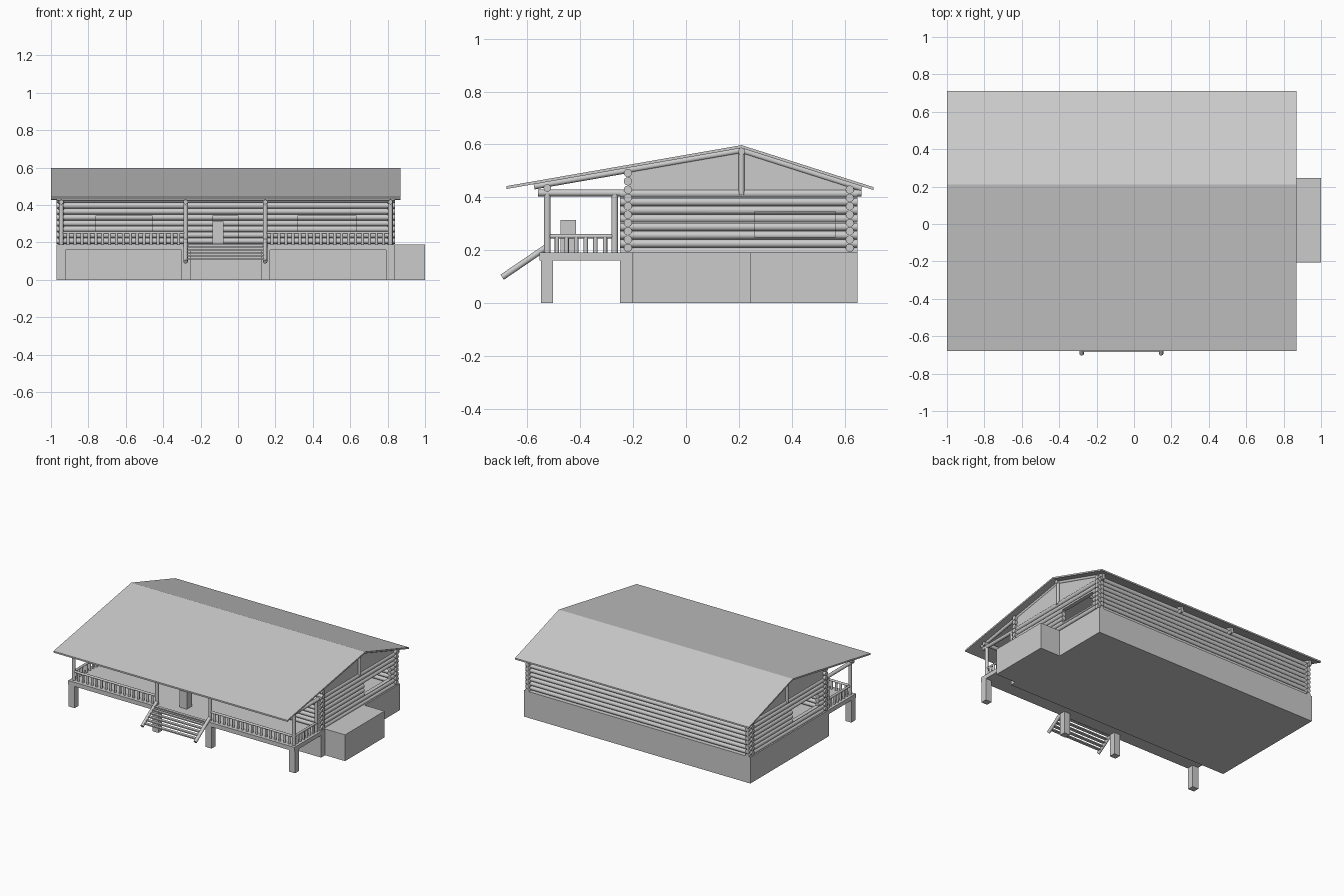
import bpy, bmesh, math
from mathutils import Vector, Matrix

if "Cube" in bpy.data.objects:
    bpy.data.objects.remove(bpy.data.objects["Cube"])

X0, X1 = -0.97, 0.84              # body ends
Y0, Y1 = -0.25, 0.65
COLS = [-0.945, -0.28, 0.145, 0.815]
SIDE_X = [COLS[0], COLS[3]]
RIDGE_Y, RIDGE_Z = 0.21, 0.597
EAVES = [(-0.68, 0.442), (0.71, 0.438)]
FLOOR = 0.19


def finish(name, bm, smooth=False):
    bmesh.ops.recalc_face_normals(bm, faces=bm.faces[:])
    mesh = bpy.data.meshes.new(name)
    bm.to_mesh(mesh)
    bm.free()
    ob = bpy.data.objects.new(name, mesh)
    bpy.context.collection.objects.link(ob)
    if smooth:
        bpy.ops.object.select_all(action='DESELECT')
        ob.select_set(True)
        bpy.context.view_layer.objects.active = ob
        bpy.ops.object.shade_smooth_by_angle(angle=math.radians(40))
    return ob


def add_box(bm, x, y, z):
    m = Matrix.LocRotScale(((x[0] + x[1]) / 2, (y[0] + y[1]) / 2, (z[0] + z[1]) / 2), None,
                           (x[1] - x[0], y[1] - y[0], z[1] - z[0]))
    bmesh.ops.create_cube(bm, size=1, matrix=m)


def boxes(name, items):
    bm = bmesh.new()
    for it in items:
        add_box(bm, *it)
    return finish(name, bm)


def logs(name, items, r, seg=16):
    bm = bmesh.new()
    for a, b in items:
        a, b = Vector(a), Vector(b)
        d = b - a
        m = Matrix.Translation((a + b) / 2) @ d.to_track_quat('Z', 'Y').to_matrix().to_4x4()
        bmesh.ops.create_cone(bm, cap_ends=True, segments=seg, radius1=r, radius2=r,
                              depth=d.length, matrix=m)
    return finish(name, bm, True)


def prism(name, profile, x0, x1):
    bm = bmesh.new()
    f = bm.faces.new([bm.verts.new((x0, y, z)) for y, z in profile])
    ext = bmesh.ops.extrude_face_region(bm, geom=[f])
    bmesh.ops.translate(bm, vec=(x1 - x0, 0, 0),
                        verts=[v for v in ext['geom'] if isinstance(v, bmesh.types.BMVert)])
    return finish(name, bm)


def cut(ob, openings):
    cutter = boxes(ob.name + "_cutter", openings)
    cutter.hide_render = True
    mod = ob.modifiers.new("openings", 'BOOLEAN')
    mod.object, mod.operation, mod.solver = cutter, 'DIFFERENCE', 'EXACT'
    bpy.context.view_layer.objects.active = ob
    bpy.ops.object.modifier_apply(modifier=mod.name)
    bpy.data.objects.remove(cutter)


def roof_z(y, drop=0.0):
    ey, ez = EAVES[0] if y < RIDGE_Y else EAVES[1]
    return RIDGE_Z + (ez - RIDGE_Z) * (y - RIDGE_Y) / (ey - RIDGE_Y) - drop


# Base, side block, porch deck and piers
boxes("foundation", [((X0, X1), (Y0, Y1), (0, FLOOR))])
boxes("side_block", [((X1, 1.0), (-0.205, 0.245), (0, FLOOR))])
boxes("porch_deck", [((X0, X1), (-0.555, Y0), (0.16, FLOOR))])
boxes("porch_piers", [((x, x + 0.048), (-0.548, -0.503), (0, 0.16))
                      for x in (X0, -0.302, 0.124, X1 - 0.048)])
boxes("porch_box", [((-0.135, -0.077), (-0.475, -0.417), (FLOOR, 0.313))])

# Log walls with window and door openings
STEP, R = 0.0315, 0.0156
front = logs("front_wall", [((X0, -0.22, 0.208 + STEP * k), (X1, -0.22, 0.208 + STEP * k))
                            for k in range(10)], R)
cut(front, [((-0.76, -0.46), (-0.3, -0.15), (0.25, 0.345)),
            ((0.32, 0.63), (-0.3, -0.15), (0.25, 0.345)),
            ((-0.135, 0.0), (-0.3, -0.15), (0.18, 0.345))])
logs("back_wall", [((X0, 0.62, 0.208 + STEP * k), (X1, 0.62, 0.208 + STEP * k))
                   for k in range(8)], R)
for name, x, ys in (("left_wall", SIDE_X[0], (-0.15, 0.15)), ("right_wall", SIDE_X[1], (0.26, 0.565))):
    wall = logs(name, [((x, Y0, 0.193 + STEP * k), (x, Y1, 0.193 + STEP * k))
                       for k in range(8)], R)
    cut(wall, [((x - 0.1, x + 0.1), ys, (0.25, 0.345))])

# Gable panels
for name, x in (("left_gable", SIDE_X[0]), ("right_gable", SIDE_X[1])):
    prism(name, [(-0.22, 0.42), (0.62, 0.42), (0.62, roof_z(0.62, 0.01)),
                 (RIDGE_Y, RIDGE_Z - 0.01), (-0.22, roof_z(-0.22, 0.01))], x - 0.006, x + 0.006)
logs("gable_posts", [((x, RIDGE_Y, 0.41), (x, RIDGE_Y, 0.575))
                     for x in (SIDE_X[0] - 0.01, SIDE_X[1] + 0.01)], 0.011)

# Roof frame
logs("ridge_beam", [((X0, RIDGE_Y, 0.573), (X1, RIDGE_Y, 0.573))], 0.013)
logs("porch_beam", [((X0, -0.525, 0.435), (X1, -0.525, 0.435))], 0.014)
logs("cross_beams", [((x, -0.56, 0.416), (x, 0.665, 0.416)) for x in COLS], 0.0125)
logs("rafters", [((x, y, roof_z(y, 0.02)), (x, RIDGE_Y, RIDGE_Z - 0.02))
                 for x in COLS for y in (-0.575, 0.665)], 0.011, 12)

# Roof slabs with ridge
T = 0.011
(fy, fz), (by, bz) = EAVES
prism("roof", [(fy, fz), (RIDGE_Y, RIDGE_Z), (by, bz), (by, bz - T),
               (RIDGE_Y, RIDGE_Z - T), (fy, fz - T)], -1.0, 0.87)

# Porch columns
logs("porch_columns", [((x, -0.525, FLOOR), (x, -0.525, 0.43)) for x in COLS]
     + [((x, -0.27, FLOOR), (x, -0.27, 0.41)) for x in SIDE_X], 0.0125)

# Railings
spans = [((COLS[0], -0.525), (COLS[1], -0.525)), ((COLS[2], -0.525), (COLS[3], -0.525))]
spans += [((x, -0.525), (x, -0.27)) for x in SIDE_X]
logs("handrails", [((*a, 0.252), (*b, 0.252)) for a, b in spans], 0.008, 12)
balusters = []
for a, b in spans:
    a, b = Vector(a), Vector(b)
    n = round((b - a).length / 0.037)
    for i in range(1, n):
        p = a.lerp(b, i / n)
        balusters.append(((p.x, p.y, FLOOR), (p.x, p.y, 0.25)))
logs("balusters", balusters, 0.0085, 10)

# Porch stairs
low, high = Vector((0, -0.696, 0.097)), Vector((0, -0.53, 0.21))
logs("stair_stringers", [(low + Vector((x, 0, 0)), high + Vector((x, 0, 0)))
                         for x in COLS[1:3]], 0.0115)
treads = []
for i in range(6):
    p = low.lerp(high, 0.13 + 0.14 * i)
    treads.append(((COLS[1], COLS[2]), (p.y - 0.011, p.y + 0.011), (p.z - 0.004, p.z + 0.004)))
boxes("stair_treads", treads)
